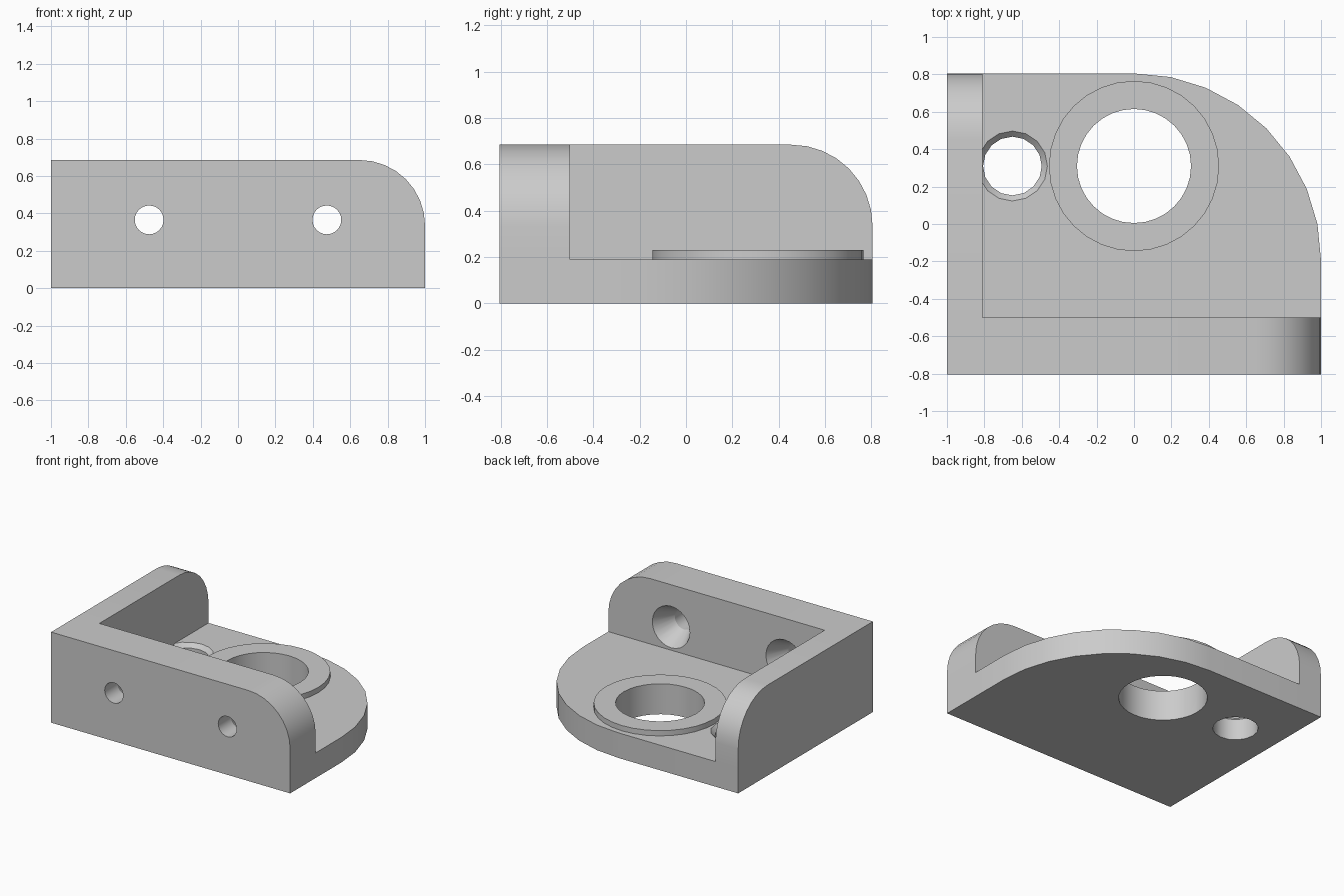
import bpy, bmesh, math
from mathutils import Matrix, Vector

cube = bpy.data.objects.get("Cube")
if cube:
    bpy.data.objects.remove(cube, do_unlink=True)

grey = bpy.data.materials.new("plain grey")
grey.use_nodes = True
grey.diffuse_color = (0.6, 0.6, 0.6, 1)
grey.node_tree.nodes["Principled BSDF"].inputs["Base Color"].default_value = grey.diffuse_color

# Main dimensions
HX, HY = 1.0, 0.805
BASE_T, WALL_H = 0.19, 0.685
SIDE_T, FRONT_T = 0.19, 0.305
WALL_R = 0.35
BORE_Y = 0.31


def finish(name, bm):
    bmesh.ops.recalc_face_normals(bm, faces=bm.faces)
    mesh = bpy.data.meshes.new(name)
    bm.to_mesh(mesh)
    bm.free()
    mesh.materials.append(grey)
    obj = bpy.data.objects.new(name, mesh)
    bpy.context.collection.objects.link(obj)
    return obj


def plate(name, width, height, radius, steps, thickness, to_world):
    """Rectangle with one rounded far corner, extruded and placed."""
    pts = [(0, 0), (width, 0)]
    for i in range(steps + 1):
        a = math.pi / 2 * i / steps
        pts.append((width - radius + radius * math.cos(a),
                    height - radius + radius * math.sin(a)))
    pts.append((0, height))
    bm = bmesh.new()
    face = bm.faces.new([bm.verts.new((u, v, 0)) for u, v in pts])
    top = bmesh.ops.extrude_face_region(bm, geom=[face])["geom"]
    moved = [g for g in top if isinstance(g, bmesh.types.BMVert)]
    bmesh.ops.translate(bm, verts=moved, vec=(0, 0, thickness))
    for v in bm.verts:
        v.co = to_world(*v.co)
    return finish(name, bm)


def turned(name, rings, sides, place):
    """Round solid from (radius, height) rings."""
    bm = bmesh.new()
    loops = [[bm.verts.new((r * math.cos(math.tau * i / sides),
                            r * math.sin(math.tau * i / sides), z))
              for i in range(sides)] for r, z in rings]
    for low, high in zip(loops, loops[1:]):
        for i in range(sides):
            j = (i + 1) % sides
            bm.faces.new((low[i], low[j], high[j], high[i]))
    bm.faces.new(loops[0])
    bm.faces.new(loops[-1])
    bm.transform(place)
    return finish(name, bm)


def combine(target, other, operation):
    mod = target.modifiers.new(operation.lower(), "BOOLEAN")
    mod.operation, mod.solver, mod.object = operation, "EXACT", other
    with bpy.context.temp_override(object=target, active_object=target):
        bpy.ops.object.modifier_apply(modifier=mod.name)
    bpy.data.objects.remove(other, do_unlink=True)


# Base plate with one broad round corner
bracket = plate("corner_bracket", 2 * HX, 2 * HY, 1.0, 8, BASE_T,
                lambda u, v, w: Vector((u - HX, v - HY, w)))

# Small chamfered hole through the base
combine(bracket, turned("base_hole", [(0.157, -0.1), (0.157, BASE_T - 0.03),
                                      (0.187, BASE_T), (0.187, BASE_T + 0.1)], 16,
                        Matrix.Translation((-0.65, BORE_Y, 0))), "DIFFERENCE")

# Two upright walls, each rounded at its free end
combine(bracket, plate("front_wall", 2 * HX, WALL_H, WALL_R, 8, FRONT_T,
                       lambda u, v, w: Vector((u - HX, w - HY, v))), "UNION")
combine(bracket, plate("side_wall", 2 * HY, WALL_H, WALL_R, 8, SIDE_T,
                       lambda u, v, w: Vector((w - HX, u - HY, v))), "UNION")

# Raised boss and its bore
at_bore = Matrix.Translation((0, BORE_Y, 0))
combine(bracket, turned("boss", [(0.455, 0.1), (0.455, 0.23)], 32, at_bore), "UNION")
combine(bracket, turned("bore", [(0.305, -0.1), (0.305, 0.4)], 32, at_bore), "DIFFERENCE")

# Countersunk screw holes through the front wall
inner = FRONT_T - HY
for x in (-0.475, 0.475):
    place = Matrix.Translation((x, inner, 0.365)) @ Matrix.Rotation(-math.pi / 2, 4, "X")
    combine(bracket, turned("screw_hole", [(0.077, -0.5), (0.077, -0.155),
                                           (0.157, 0), (0.157, 0.1)], 24, place), "DIFFERENCE")

# Smooth curves, sharp edges
bpy.ops.object.select_all(action="DESELECT")
bracket.select_set(True)
bpy.context.view_layer.objects.active = bracket
bpy.ops.object.shade_smooth_by_angle(angle=math.radians(25))
